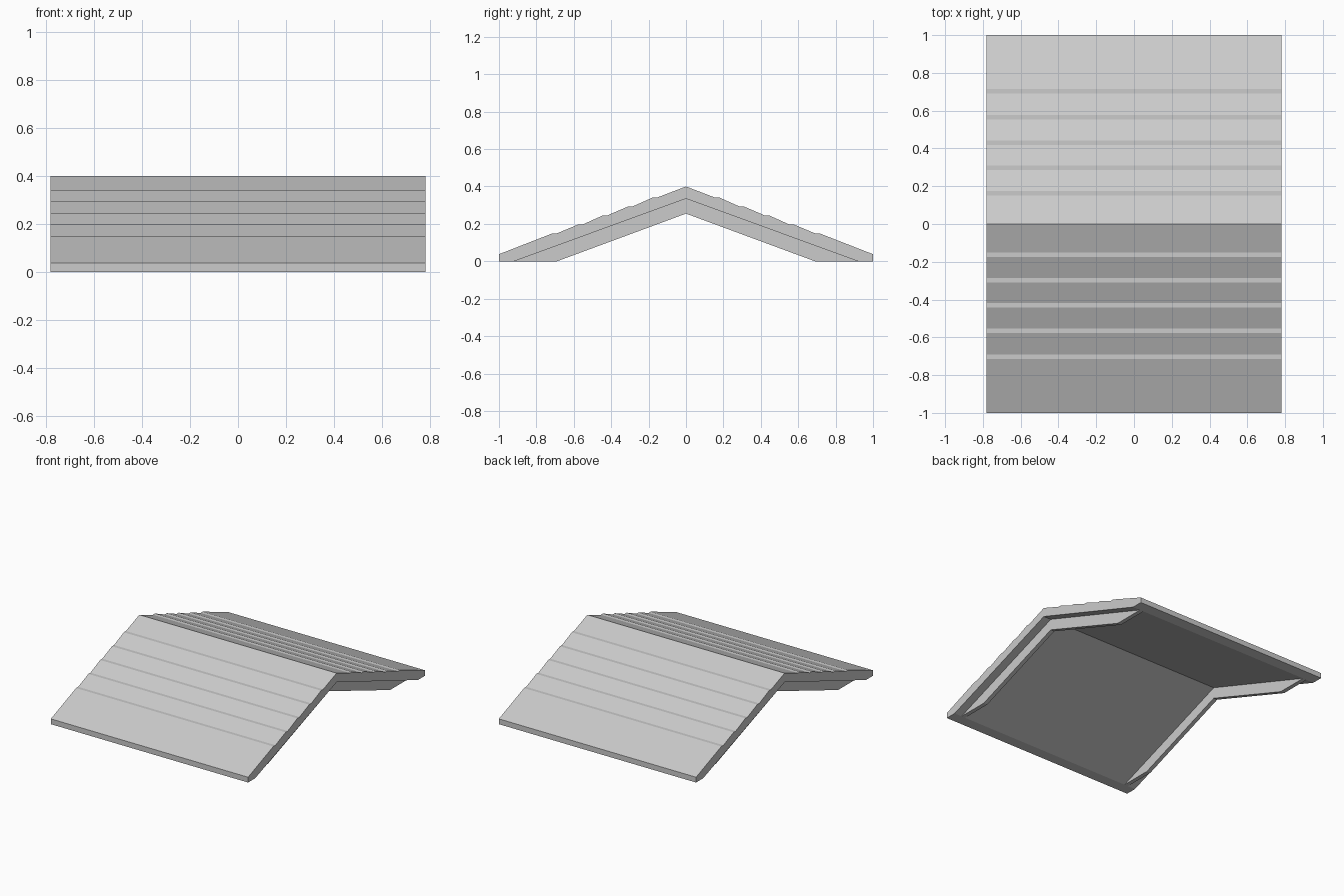
import bpy

cube = bpy.data.objects.get("Cube")
if cube:
    bpy.data.objects.remove(cube, do_unlink=True)

grey = bpy.data.materials.new("light_grey")
grey.use_nodes = True
colour = (0.6, 0.6, 0.6, 1)
grey.diffuse_color = colour
grey.node_tree.nodes["Principled BSDF"].inputs["Base Color"].default_value = colour


def extrude_profile(name, profile, x0, x1):
    """Extrude a closed (y, z) outline along x."""
    n = len(profile)
    verts = [(x, y, z) for x in (x0, x1) for y, z in profile]
    faces = [tuple(reversed(range(n))), tuple(range(n, 2 * n))]
    faces += [(i, (i + 1) % n, n + (i + 1) % n, n + i) for i in range(n)]
    mesh = bpy.data.meshes.new(name)
    mesh.from_pydata(verts, [], faces)
    mesh.materials.append(grey)
    obj = bpy.data.objects.new(name, mesh)
    bpy.context.collection.objects.link(obj)
    return obj


def gable(top, ridge, under, under_ridge):
    """Mirror an eave-to-ridge outline into a full gable, counter-clockwise from +x."""
    def mirror(points):
        return [(-y, z) for y, z in points]
    return (top + [ridge] + mirror(top[::-1])
            + mirror(under) + [under_ridge] + under[::-1])


# Stepped roof covering: sloping courses with narrow level treads
slope = [(1.0, 0.0), (1.0, 0.038)]
for y, z in [(0.715, 0.149), (0.576, 0.197), (0.443, 0.246),
             (0.31, 0.293), (0.176, 0.342)]:
    slope += [(y, z), (y - 0.024, z)]
extrude_profile("roof_covering",
                gable(slope, (0, 0.4), [(0.92, 0.0)], (0, 0.335)),
                -0.78, 0.78)

# Thin gable boards set in from each end
board = gable([(0.92, 0.0)], (0, 0.335), [(0.69, 0.0)], (0, 0.255))
for name, x in (("right_gable_board", -0.72), ("left_gable_board", 0.69)):
    extrude_profile(name, board, x, x + 0.03)
